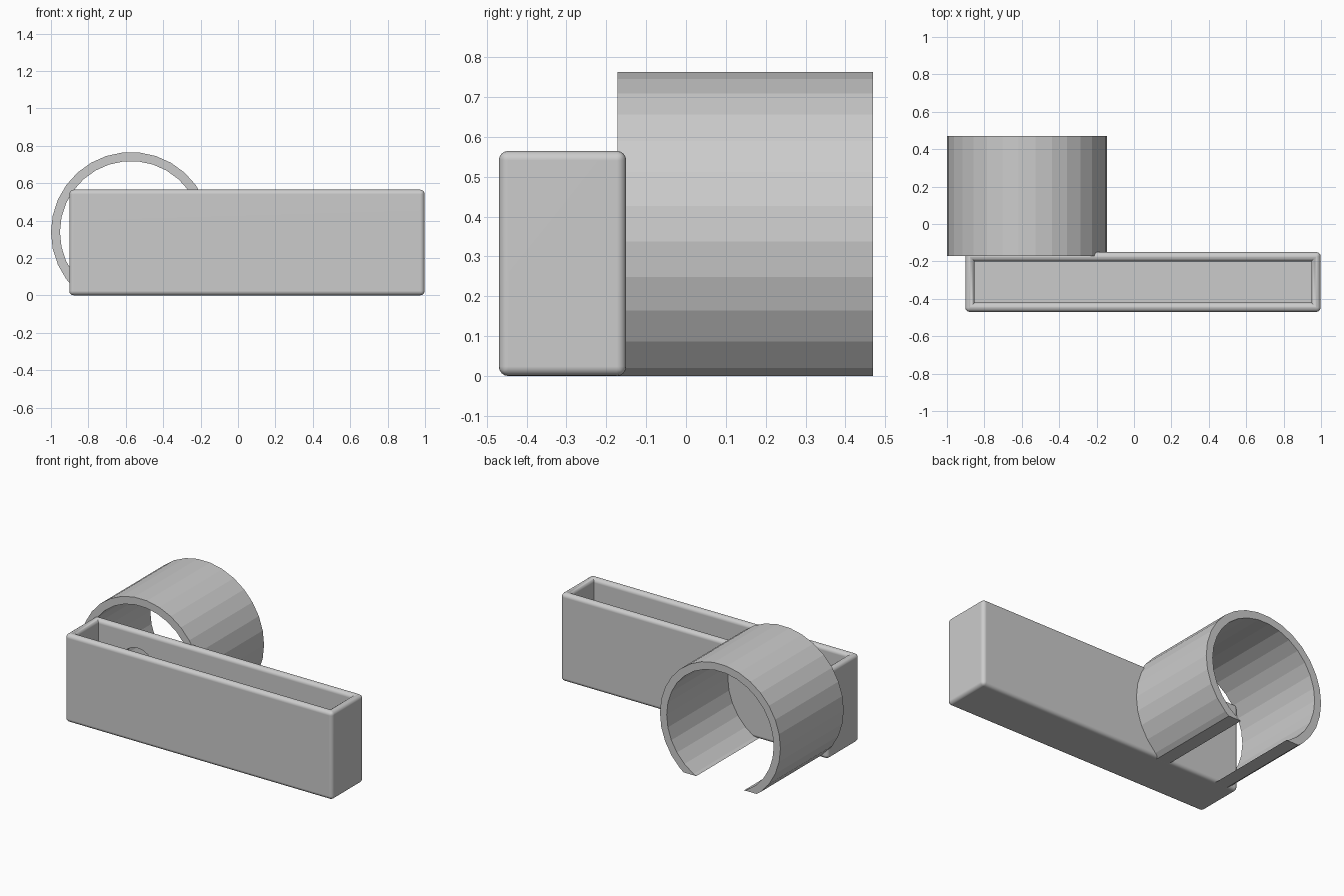
import bpy, bmesh, math
from mathutils import Vector, Matrix

if "Cube" in bpy.data.objects:
    bpy.data.objects.remove(bpy.data.objects["Cube"])

X0, X1, Y0, Y1, H = -0.902, 0.998, -0.47, -0.15, 0.565   # tray extents
WALL, ROUND = 0.05, 0.024
CX, CZ, R_OUT, R_IN = -0.572, 0.338, 0.428, 0.38         # clip ring
CLIP_Y0, CLIP_Y1, SIDES = -0.172, 0.47, 30


def make_object(name, bm):
    bmesh.ops.recalc_face_normals(bm, faces=bm.faces)
    mesh = bpy.data.meshes.new(name)
    bm.to_mesh(mesh)
    bm.free()
    obj = bpy.data.objects.new(name, mesh)
    bpy.context.collection.objects.link(obj)
    return obj


# Open tray: box, inset top, sunken floor, rounded outer edges and rim
bm = bmesh.new()
size = Vector((X1 - X0, Y1 - Y0, H))
center = Vector(((X0 + X1) / 2, (Y0 + Y1) / 2, H / 2))
bmesh.ops.create_cube(bm, size=1, matrix=Matrix.Translation(center) @ Matrix.Diagonal((*size, 1)))
top = max(bm.faces, key=lambda f: f.calc_center_median().z)
bmesh.ops.inset_region(bm, faces=[top], thickness=WALL, use_even_offset=True)
ext = bmesh.ops.extrude_face_region(bm, geom=[top])
floor_verts = [g for g in ext["geom"] if isinstance(g, bmesh.types.BMVert)]
if top.is_valid:
    bmesh.ops.delete(bm, geom=[top], context='FACES_ONLY')
for v in floor_verts:
    v.co.z = WALL
bmesh.ops.recalc_face_normals(bm, faces=bm.faces)
bm.normal_update()
round_edges = [e for e in bm.edges
               if not any(v in floor_verts for v in e.verts)
               and len(e.link_faces) == 2 and e.calc_face_angle(0) > 1]
bmesh.ops.bevel(bm, geom=round_edges, offset=ROUND, offset_type='OFFSET',
                segments=4, profile=0.5, affect='EDGES', clamp_overlap=True)
tray = make_object("tray", bm)

# Round hole through the back wall, concentric with the clip
bm = bmesh.new()
place = Matrix.Translation((CX, Y1 - WALL / 2, CZ)) @ Matrix.Rotation(math.pi / 2, 4, 'X')
bmesh.ops.create_cone(bm, cap_ends=True, segments=SIDES, radius1=0.12, radius2=0.12,
                      depth=0.12, matrix=place)
cutter = make_object("hole_cutter", bm)
cutter.hide_render = True
cutter.hide_set(True)
mod = tray.modifiers.new("hole", 'BOOLEAN')
mod.operation = 'DIFFERENCE'
mod.solver = 'EXACT'
mod.object = cutter
bpy.context.view_layer.objects.active = tray
tray.select_set(True)
bpy.ops.object.modifier_apply(modifier=mod.name)
bpy.ops.object.shade_smooth_by_angle(angle=math.radians(30))
weighted = tray.modifiers.new("flat_sides", 'WEIGHTED_NORMAL')
weighted.keep_sharp = True


# Clip: faceted ring cut flat where it meets the ground
def cut_arc(radius):
    ring = [Vector((CX + radius * math.cos(a), CZ + radius * math.sin(a)))
            for a in (math.tau * i / SIDES - math.pi / 2 + math.radians(6)
                      for i in range(SIDES))]
    pts = []
    for a, b in zip(ring, ring[1:]):
        if a.y >= 0:
            pts.append(a)
        if (a.y < 0) != (b.y < 0):
            pts.append(a.lerp(b, a.y / (a.y - b.y)))
    return pts


bm = bmesh.new()
outer, inner = cut_arc(R_OUT), cut_arc(R_IN)
profile = outer + inner[::-1]
rows = [[bm.verts.new((p.x, y, p.y)) for p in profile] for y in (CLIP_Y0, CLIP_Y1)]
for row in rows:
    bm.faces.new(row)
n = len(profile)
for i in range(n):
    j = (i + 1) % n
    bm.faces.new((rows[0][i], rows[0][j], rows[1][j], rows[1][i]))
make_object("round_clip", bm)
